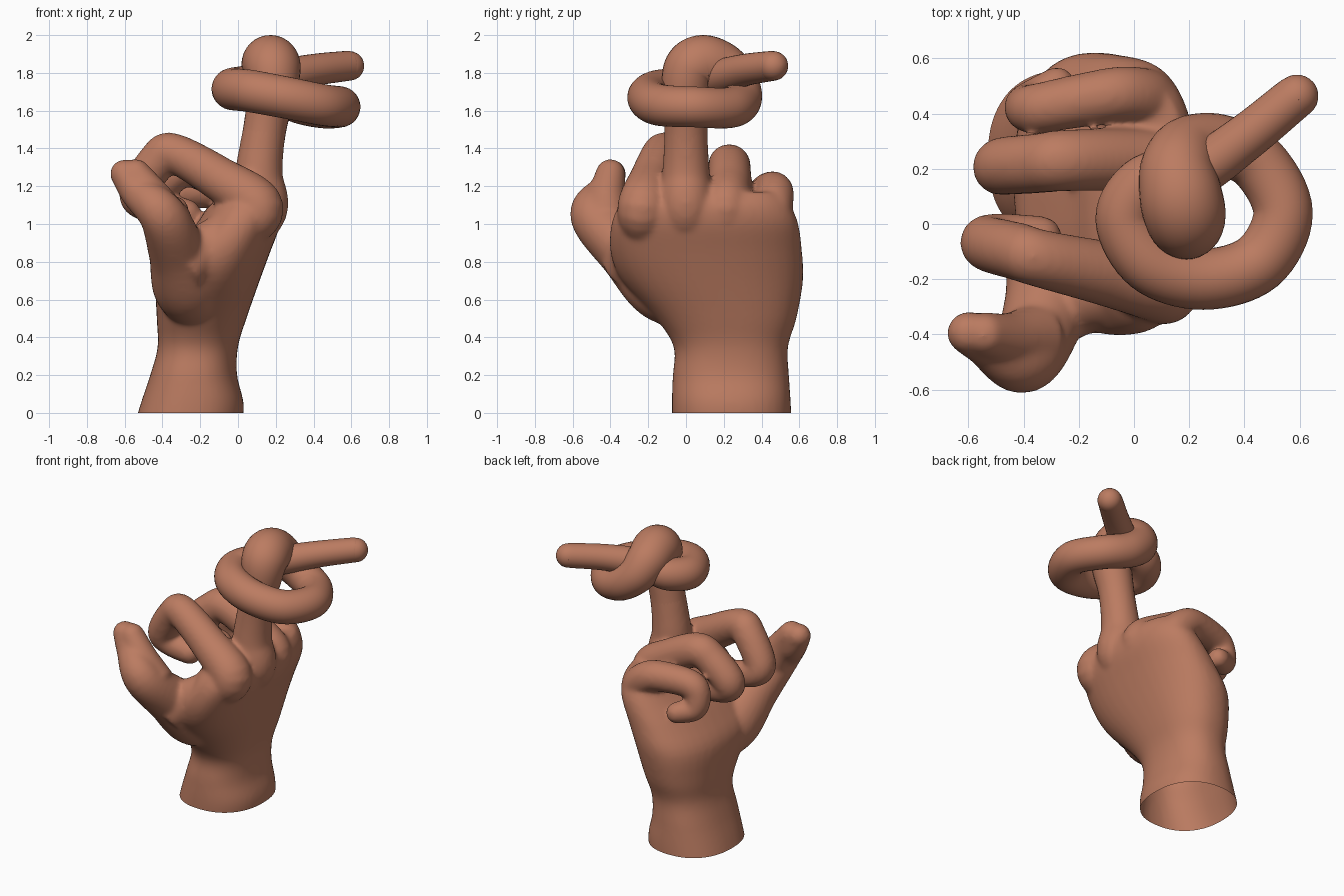
import bpy, bmesh, math
from mathutils import Vector

cube = bpy.data.objects.get("Cube")
if cube:
    bpy.data.objects.remove(cube)

skin = bpy.data.materials.new("brown_skin")
skin.use_nodes = True
skin.diffuse_color = (0.5, 0.2, 0.12, 1)
skin.node_tree.nodes["Principled BSDF"].inputs["Base Color"].default_value = skin.diffuse_color


def spline(points, steps=8):
    """Smooth curve through points with any number of values."""
    p = [Vector(q) for q in points]
    p = [2 * p[0] - p[1]] + p + [2 * p[-1] - p[-2]]
    out = []
    for a, b, c, d in zip(p, p[1:], p[2:], p[3:]):
        for i in range(steps):
            t = i / steps
            out.append(0.5 * (2 * b + (c - a) * t + (2 * a - 5 * b + 4 * c - d) * t * t
                              + (3 * b - a - 3 * c + d) * t ** 3))
    return out + [p[-2]]


def loft(bm, rings):
    """Skin a list of closed rings and cap both ends."""
    loops = [[bm.verts.new(v) for v in ring] for ring in rings]
    n = len(loops[0])
    for a, b in zip(loops, loops[1:]):
        for i in range(n):
            j = (i + 1) % n
            bm.faces.new((a[i], a[j], b[j], b[i]))
    bm.faces.new(loops[0][::-1])
    bm.faces.new(loops[-1])


def tube(bm, points, sides=24):
    """Round tube with varying radius and a rounded tip."""
    path = [(q.xyz, q.w) for q in spline(points)]
    end, r = path[-1]
    way = (end - path[-2][0]).normalized()
    path += [(end + way * r * math.sin(a), r * math.cos(a))
             for a in (math.radians(15 * k) for k in range(1, 6))]
    path.append((end + way * r, r * 0.05))
    rings, old, side = [], None, None
    for i, (co, rad) in enumerate(path):
        tan = (path[min(i + 1, len(path) - 1)][0] - path[max(i - 1, 0)][0]).normalized()
        if old is None:
            side = tan.orthogonal().normalized()
        else:
            side = old.rotation_difference(tan) @ side
        side = (side - tan * side.dot(tan)).normalized()
        other = tan.cross(side)
        old = tan
        rings.append([co + rad * (math.cos(t) * side + math.sin(t) * other)
                      for t in (math.tau * k / sides for k in range(sides))])
    loft(bm, rings)


def finish(name, bm):
    bmesh.ops.recalc_face_normals(bm, faces=bm.faces)
    mesh = bpy.data.meshes.new(name)
    bm.to_mesh(mesh)
    bm.free()
    mesh.materials.append(skin)
    obj = bpy.data.objects.new(name, mesh)
    bpy.context.collection.objects.link(obj)
    bpy.ops.object.select_all(action='DESELECT')
    obj.select_set(True)
    bpy.context.view_layer.objects.active = obj
    return obj


# Wrist and palm: height, then x and y extents of each section
sections = [(-0.1, -0.56, 0.02, -0.07, 0.56), (0.05, -0.515, 0.03, -0.075, 0.555),
            (0.2, -0.465, -0.005, -0.07, 0.545), (0.35, -0.425, 0.0, -0.065, 0.54),
            (0.5, -0.43, 0.045, -0.16, 0.585), (0.7, -0.43, 0.115, -0.34, 0.62),
            (0.85, -0.34, 0.17, -0.40, 0.615), (1.0, -0.22, 0.225, -0.395, 0.595),
            (1.1, -0.15, 0.23, -0.35, 0.55), (1.17, -0.04, 0.19, -0.27, 0.48)]


def section_ring(z, x0, x1, y0, y1, sides=40):
    power = 0.87
    ring = []
    for k in range(sides):
        c, s = math.cos(math.tau * k / sides), math.sin(math.tau * k / sides)
        ring.append(((x0 + x1) / 2 + (x1 - x0) / 2 * math.copysign(abs(c) ** power, c),
                     (y0 + y1) / 2 + (y1 - y0) / 2 * math.copysign(abs(s) ** power, s), z))
    return ring


# Fingers as centre lines with radius
thumb = [(-0.2, 0.08, 0.54, 0.13), (-0.26, -0.12, 0.67, 0.19), (-0.32, -0.31, 0.85, 0.155),
         (-0.4, -0.49, 1.045, 0.125), (-0.53, -0.425, 1.17, 0.095), (-0.6, -0.395, 1.265, 0.078)]
thumb_pad = [(-0.36, -0.42, 1.0, 0.13), (-0.45, -0.42, 1.14, 0.1), (-0.54, -0.4, 1.265, 0.08)]
thumb_web = [(-0.3, -0.3, 0.78, 0.15), (-0.16, -0.26, 0.88, 0.13), (0.03, -0.23, 0.99, 0.13)]
index_finger = [(-0.05, -0.22, 0.92, 0.1), (0.11, -0.23, 1.08, 0.135), (-0.1, -0.18, 1.24, 0.118),
                (-0.34, -0.125, 1.375, 0.105), (-0.42, -0.1, 1.34, 0.105),
                (-0.53, -0.07, 1.17, 0.1), (-0.48, -0.05, 1.1, 0.09), (-0.34, -0.05, 1.07, 0.08)]
ring_finger = [(-0.03, 0.22, 0.92, 0.1), (0.12, 0.21, 1.08, 0.125), (-0.04, 0.23, 1.21, 0.115),
               (-0.25, 0.23, 1.31, 0.112), (-0.35, 0.22, 1.27, 0.108), (-0.475, 0.21, 1.15, 0.105),
               (-0.45, 0.2, 1.085, 0.095), (-0.28, 0.2, 1.05, 0.085)]
little_finger = [(-0.08, 0.45, 0.88, 0.1), (0.05, 0.45, 1.04, 0.11), (-0.04, 0.47, 1.16, 0.102),
                 (-0.18, 0.45, 1.18, 0.098), (-0.34, 0.42, 1.16, 0.092), (-0.385, 0.42, 1.09, 0.085),
                 (-0.37, 0.44, 1.01, 0.08), (-0.28, 0.5, 0.98, 0.07)]
middle_stem = [(-0.02, 0.0, 0.9, 0.1), (0.12, 0.0, 1.07, 0.14), (0.11, 0.0, 1.25, 0.128),
               (0.125, 0.0, 1.4, 0.118), (0.15, 0.0, 1.55, 0.113)]

# Hand: all parts fused into one soft skin, then cut open at the wrist
bm = bmesh.new()
loft(bm, [section_ring(*s) for s in spline(sections, 4)])
for path in (thumb, thumb_pad, thumb_web, index_finger, ring_finger, little_finger, middle_stem):
    tube(bm, path)
hand = finish("hand", bm)
remesh = hand.modifiers.new("fuse", 'REMESH')
remesh.mode = 'VOXEL'
remesh.voxel_size = 0.014
smooth = hand.modifiers.new("soften", 'SMOOTH')
smooth.factor = 0.5
smooth.iterations = 12
for name in ("fuse", "soften"):
    bpy.ops.object.modifier_apply(modifier=name)

bm = bmesh.new()
bm.from_mesh(hand.data)
bmesh.ops.bisect_plane(bm, geom=bm.verts[:] + bm.edges[:] + bm.faces[:],
                       plane_co=(0, 0, 0), plane_no=(0, 0, 1), clear_inner=True)
bm.to_mesh(hand.data)
bm.free()
bpy.ops.object.shade_smooth_by_angle(angle=math.radians(50))

# Knotted middle finger: up, over the back, round the loop and out under the arch
knot = [(0.125, 0.0, 1.4, 0.114), (0.15, 0.0, 1.55, 0.115), (0.185, -0.0, 1.72, 0.13),
        (0.185, 0.03, 1.82, 0.148), (0.17, 0.1, 1.85, 0.15), (0.16, 0.2, 1.815, 0.137),
        (0.2, 0.27, 1.73, 0.122), (0.31, 0.285, 1.65, 0.112), (0.45, 0.22, 1.615, 0.108),
        (0.54, 0.04, 1.62, 0.108), (0.45, -0.14, 1.63, 0.11), (0.25, -0.2, 1.67, 0.111),
        (0.06, -0.14, 1.705, 0.112), (-0.03, 0.02, 1.715, 0.11), (0.05, 0.15, 1.735, 0.105),
        (0.21, 0.18, 1.775, 0.095), (0.4, 0.31, 1.815, 0.085), (0.56, 0.44, 1.835, 0.08),
        (0.59, 0.463, 1.837, 0.078)]
bm = bmesh.new()
tube(bm, knot, sides=32)
finish("knotted_middle_finger", bm)
bpy.ops.object.shade_smooth_by_angle(angle=math.radians(50))
